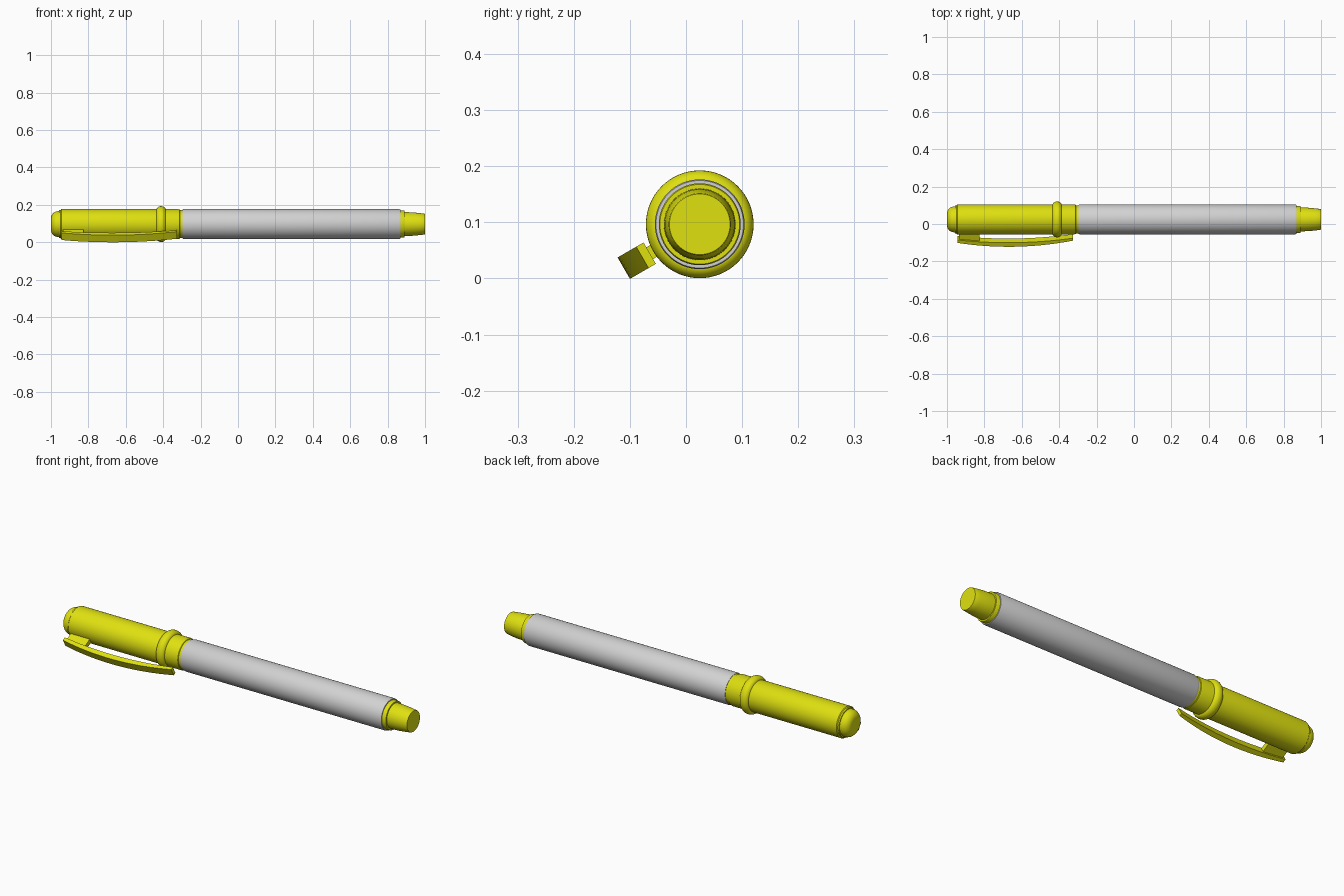
import bpy, bmesh, math
from mathutils import Vector

if "Cube" in bpy.data.objects:
    bpy.data.objects.remove(bpy.data.objects["Cube"])

AXIS = Vector((0, 0.0245, 0.0965))      # centre line of the pen
OUT = Vector((0, -math.cos(math.radians(30)), -0.5))   # direction the clip faces
SIDE = Vector((0, -0.5, math.cos(math.radians(30))))   # across the clip


def material(name, rgb):
    m = bpy.data.materials.new(name)
    m.diffuse_color = (*rgb, 1)
    m.use_nodes = True
    m.node_tree.nodes["Principled BSDF"].inputs["Base Color"].default_value = m.diffuse_color
    return m


YELLOW = material("yellow plastic", (0.74, 0.75, 0.005))
GREY = material("light grey plastic", (0.64, 0.64, 0.64))


def finish(name, bm, mat):
    bmesh.ops.remove_doubles(bm, verts=bm.verts, dist=1e-6)
    bmesh.ops.recalc_face_normals(bm, faces=bm.faces)
    mesh = bpy.data.meshes.new(name)
    bm.to_mesh(mesh)
    bm.free()
    mesh.materials.append(mat)
    ob = bpy.data.objects.new(name, mesh)
    bpy.context.collection.objects.link(ob)
    bpy.ops.object.select_all(action='DESELECT')
    ob.select_set(True)
    bpy.context.view_layer.objects.active = ob
    bpy.ops.object.shade_smooth_by_angle(angle=math.radians(30))
    return ob


def lathe(name, profile, mat, steps=64):
    """Spin (x, radius) points round the pen axis."""
    bm = bmesh.new()
    vs = [bm.verts.new(AXIS + Vector((x, 0, r))) for x, r in profile]
    es = [bm.edges.new(p) for p in zip(vs, vs[1:])]
    bmesh.ops.spin(bm, geom=vs + es, cent=AXIS, axis=(1, 0, 0),
                   angle=math.tau, steps=steps, use_merge=True)
    return finish(name, bm, mat)


def strip(name, sections, width, mat):
    """Loft rectangles given as (x, inner radius, outer radius)."""
    bm = bmesh.new()
    loops = []
    for x, a, b in sections:
        base = AXIS + Vector((x, 0, 0))
        loops.append([bm.verts.new(base + OUT * r + SIDE * s * width / 2)
                      for r, s in ((a, -1), (a, 1), (b, 1), (b, -1))])
    for p, q in zip(loops, loops[1:]):
        for i in range(4):
            j = (i + 1) % 4
            bm.faces.new((p[i], p[j], q[j], q[i]))
    bm.faces.new(loops[0])
    bm.faces.new(loops[-1])
    return finish(name, bm, mat)


# Cap with domed end and stepped rim
dome = [(-0.962 - 0.038 * math.sin(a), 0.03 + 0.039 * math.cos(a))
        for a in [math.pi / 2 * (1 - i / 8) for i in range(9)]]
lathe("cap", [(-1.0, 0)] + dome + [
    (-0.956, 0.069), (-0.956, 0.074), (-0.949, 0.075), (-0.945, 0.080),
    (-0.32, 0.080), (-0.312, 0.078), (-0.31, 0.075), (-0.31, 0)], YELLOW)

# Rounded ring on the cap
ring = [(-0.411 - 0.025 * math.cos(a), 0.076 + 0.020 * math.sin(a))
        for a in [math.pi * i / 12 for i in range(13)]]
lathe("cap_ring", ring, YELLOW)

# Neck between cap and barrel
lathe("neck", [(-0.33, 0), (-0.33, 0.075), (-0.29, 0.075), (-0.29, 0)], YELLOW)

# Barrel
lathe("barrel", [(-0.298, 0), (-0.298, 0.077), (-0.288, 0.080), (0.862, 0.080),
                 (0.868, 0.078), (0.868, 0)], GREY)

# Collar and tapered end plug
lathe("end_collar", [(0.85, 0), (0.85, 0.073), (0.886, 0.073),
                     (0.89, 0.071), (0.89, 0)], YELLOW)
lathe("end_plug", [(0.88, 0), (0.88, 0.064), (0.91, 0.0635), (0.94, 0.062),
                   (0.97, 0.059), (0.997, 0.0555), (1.0, 0.054), (1.0, 0)], YELLOW)

# Bowed clip: thin at both ends, thickest in the middle
sections = []
for i in range(17):
    t = i / 16
    bow = 4 * t * (1 - t)
    sections.append((-0.945 + 0.62 * t, 0.114 - 0.011 * t + 0.022 * bow,
                     0.132 - 0.014 * t + 0.031 * bow))
strip("clip", sections, 0.044, YELLOW)

# Post joining clip to cap
strip("clip_post", [(-0.935, 0.07, 0.116), (-0.85, 0.07, 0.125),
                    (-0.825, 0.07, 0.125)], 0.024, YELLOW)
